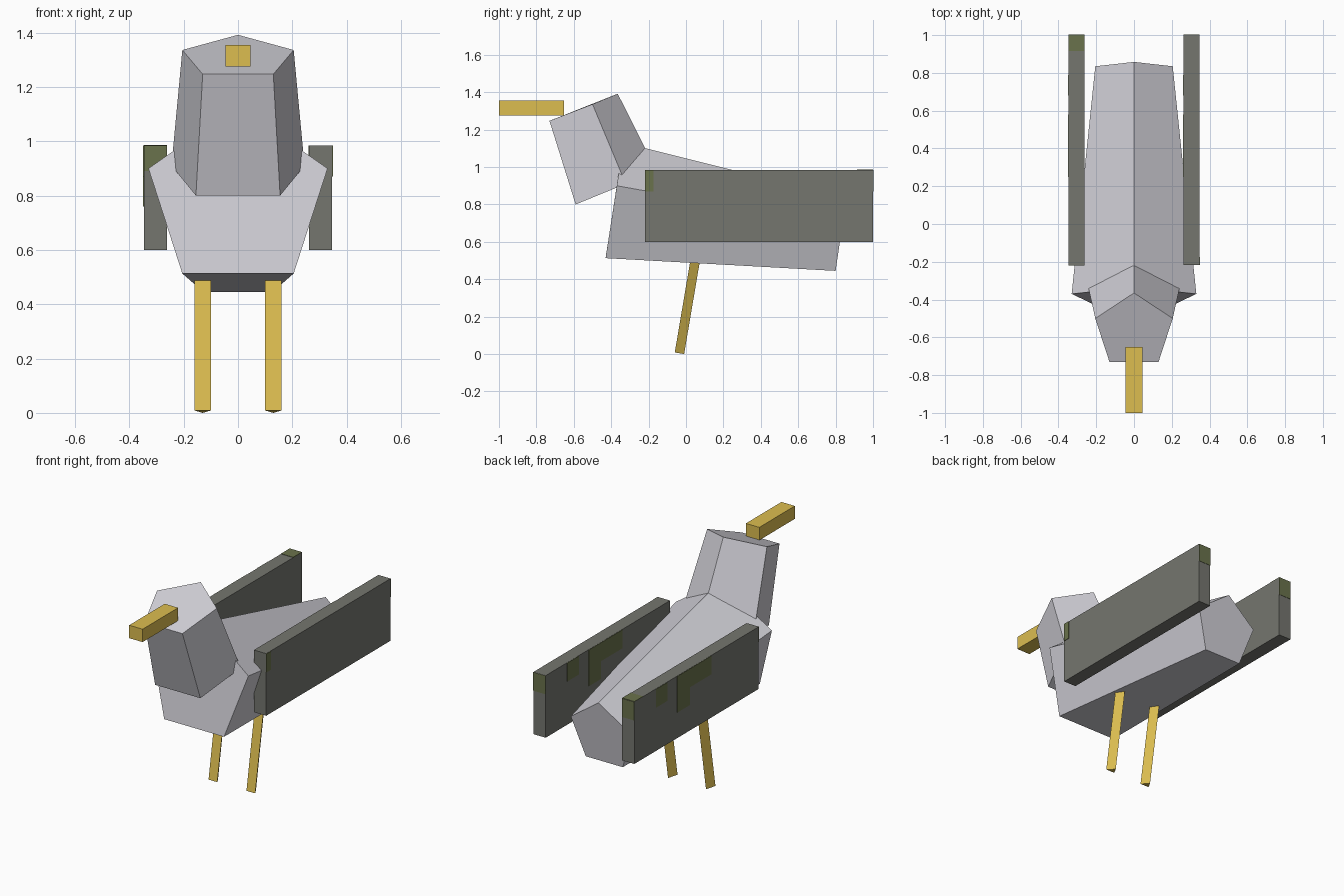
import bpy, bmesh

if "Cube" in bpy.data.objects:
    bpy.data.objects.remove(bpy.data.objects["Cube"])


def material(name, rgb):
    lin = [((c / 255 + 0.055) / 1.055) ** 2.4 for c in rgb]
    m = bpy.data.materials.new(name)
    m.diffuse_color = (*lin, 1)
    m.use_nodes = True
    m.node_tree.nodes["Principled BSDF"].inputs["Base Color"].default_value = m.diffuse_color
    return m


GREY = material("pale grey plumage", (208, 207, 214))
WING = material("dark grey wing", (117, 118, 111))
OLIVE = material("olive wing marking", (106, 114, 76))
YELLOW = material("yellow beak and legs", (220, 189, 80))


def loft(name, ring_a, ring_b, mat):
    """Closed solid between two matching end rings."""
    bm = bmesh.new()
    a = [bm.verts.new(p) for p in ring_a]
    b = [bm.verts.new(p) for p in ring_b]
    n = len(a)
    bm.faces.new(a)
    bm.faces.new(b)
    for i in range(n):
        j = (i + 1) % n
        bm.faces.new((a[i], a[j], b[j], b[i]))
    bmesh.ops.recalc_face_normals(bm, faces=bm.faces)
    mesh = bpy.data.meshes.new(name)
    bm.to_mesh(mesh)
    bm.free()
    mesh.materials.append(mat)
    obj = bpy.data.objects.new(name, mesh)
    bpy.context.collection.objects.link(obj)
    return obj


def box(name, x, y, z, mat):
    rings = [[(x[0], y[0], h), (x[1], y[0], h), (x[1], y[1], h), (x[0], y[1], h)] for h in z]
    return loft(name, *rings, mat)


def pentagon(low, side, apex):
    """Mirrored five-sided ring: low and side are (x, y, z), apex is (y, z)."""
    flip = lambda p: (-p[0], p[1], p[2])
    return [flip(low), low, side, (0, *apex), flip(side)]


# Body and head: tapered pentagonal prisms
loft("body",
     pentagon((0.205, -0.43, 0.513), (0.33, -0.37, 0.90), (-0.335, 1.13)),
     pentagon((0.127, 0.80, 0.445), (0.205, 0.835, 0.685), (0.858, 0.832)), GREY)
loft("head",
     pentagon((0.155, -0.59, 0.80), (0.245, -0.322, 0.91), (-0.157, 0.977)),
     pentagon((0.13, -0.73, 1.247), (0.205, -0.50, 1.336), (-0.365, 1.392)), GREY)

# Beak
box("beak", (-0.046, 0.046), (-1.0, -0.652), (1.275, 1.355), YELLOW)

# Wings and legs on both sides
for side, s in (("left", -1), ("right", 1)):
    x = sorted((s * 0.262, s * 0.346))
    box(side + "_wing", x, (-0.218, 1.0), (0.60, 0.985), WING)

    # Three-sided leg leaning back as it rises
    foot = [(s * 0.13 - 0.03, -0.06, 0.009), (s * 0.13 + 0.03, -0.06, 0.009), (s * 0.13, -0.01, 0.0)]
    loft(side + "_leg", foot, [(px, py + 0.083, pz + 0.49) for px, py, pz in foot], YELLOW)

    # Thin markings on the wing face that looks towards -x, and on the tail end
    skin = (x[0] - 0.003, x[0] + 0.002)
    for i, (y, z) in enumerate((((0.68, 0.79), (0.87, 0.984)),
                                ((0.46, 0.58), (0.76, 0.984)),
                                ((0.25, 0.46), (0.87, 0.984)))):
        box(f"{side}_wing_marking_{i}", skin, y, z, OLIVE)
    box(side + "_wing_end_marking", x, (0.998, 1.002), (0.87, 0.984), OLIVE)

# Single markings: left wing top and front, right wing outer front corner
box("left_wing_top_marking", (-0.346, -0.262), (0.915, 1.0), (0.983, 0.987), OLIVE)
box("left_wing_front_marking", (-0.346, -0.262), (-0.221, -0.216), (0.89, 0.984), OLIVE)
box("right_wing_corner_marking", (0.344, 0.349), (-0.218, -0.175), (0.87, 0.984), OLIVE)
